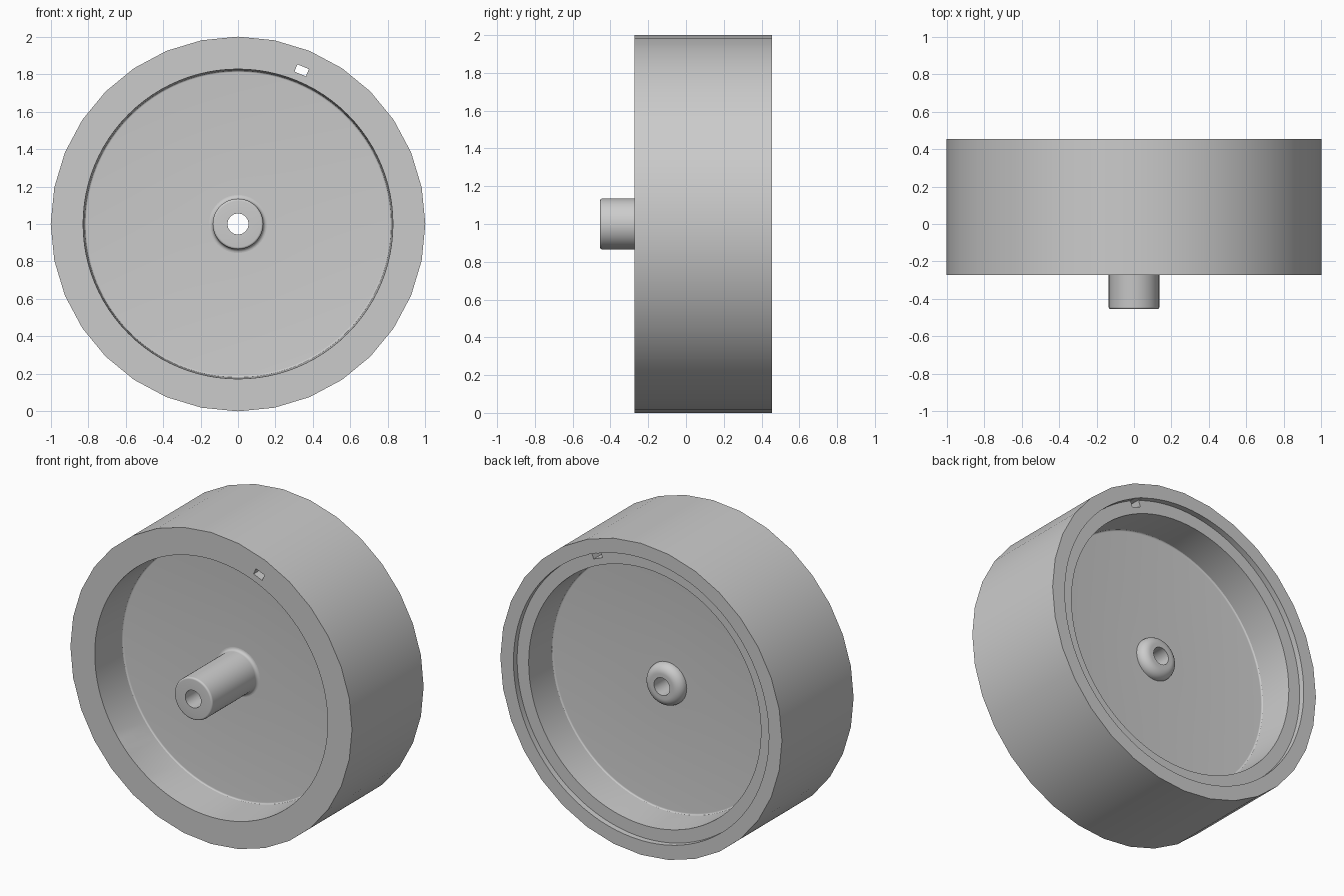
import bpy, bmesh, math
from mathutils import Matrix, Vector

if "Cube" in bpy.data.objects:
    bpy.data.objects.remove(bpy.data.objects["Cube"], do_unlink=True)

grey = bpy.data.materials.new("plain_grey")
grey.use_nodes = True
GREY = (0.6, 0.6, 0.6, 1)
grey.diffuse_color = GREY
grey.node_tree.nodes["Principled BSDF"].inputs["Base Color"].default_value = GREY

FRONT, BACK = -0.272, 0.455
WEB_FRONT, WEB_BACK = 0.0, 0.185


def finish(name, bm):
    bmesh.ops.remove_doubles(bm, verts=bm.verts, dist=1e-5)
    bmesh.ops.recalc_face_normals(bm, faces=bm.faces)
    mesh = bpy.data.meshes.new(name)
    bm.to_mesh(mesh)
    bm.free()
    mesh.materials.append(grey)
    ob = bpy.data.objects.new(name, mesh)
    bpy.context.collection.objects.link(ob)
    return ob


def lathe(name, profile, segments):
    """Spin a closed loop of (radius, y) points about the wheel axle."""
    bm = bmesh.new()
    verts = [bm.verts.new((0, y, 1 + r)) for r, y in profile]
    edges = [bm.edges.new((v, verts[i - 1])) for i, v in enumerate(verts)]
    bmesh.ops.spin(bm, geom=verts + edges, cent=(0, 0, 1), axis=(0, 1, 0),
                   angle=2 * math.pi, steps=segments)
    return finish(name, bm)


def arc(r, y, radius, start, end, steps=6):
    """Profile points along an arc, angles in degrees."""
    angles = [math.radians(start + (end - start) * i / steps) for i in range(steps + 1)]
    return [(r + radius * math.cos(a), y + radius * math.sin(a)) for a in angles]


def activate(ob):
    bpy.ops.object.select_all(action="DESELECT")
    ob.select_set(True)
    bpy.context.view_layer.objects.active = ob


def cut(ob, cutter):
    mod = ob.modifiers.new("cut", "BOOLEAN")
    mod.operation, mod.solver, mod.object = "DIFFERENCE", "EXACT", cutter
    activate(ob)
    bpy.ops.object.modifier_apply(modifier=mod.name)
    bpy.data.objects.remove(cutter, do_unlink=True)


# Rim: coarse outer drum, finely rounded bore with a shallow step at the back
bm = bmesh.new()
turn = Matrix.Translation((0, (FRONT + BACK) / 2, 1)) @ Matrix.Rotation(math.pi / 2, 4, "X")
bmesh.ops.create_cone(bm, cap_ends=True, segments=32, radius1=1, radius2=1,
                      depth=BACK - FRONT, matrix=turn)
rim = finish("rim", bm)
step = BACK - 0.037
bore = lathe("bore_cutter", [
    (0, FRONT - 0.1), (0.829, FRONT - 0.1), (0.827, FRONT), (0.819, WEB_FRONT),
    (0.819, WEB_BACK), (0.825, step), (0.907, step), (0.907, BACK + 0.1),
    (0, BACK + 0.1)], 96)
cut(rim, bore)

# Small rectangular slot through the rim
bm = bmesh.new()
spot = Matrix.Translation((0, 0, 1)) @ Matrix.Rotation(math.radians(22.5), 4, "Y")
bmesh.ops.create_cube(bm, size=1, matrix=spot @ Matrix.Translation((0, 0, 0.888))
                      @ Matrix.Diagonal(Vector((0.066, 2, 0.042, 1))))
cut(rim, finish("slot_cutter", bm))

# Web disc with small fillets where it meets the rim
web = lathe("web", [(0.1, WEB_FRONT), *arc(0.809, WEB_FRONT - 0.011, 0.011, 90, 0),
                    (0.84, WEB_FRONT), (0.84, WEB_BACK),
                    *arc(0.809, WEB_BACK + 0.011, 0.011, 0, -90), (0.1, WEB_BACK)], 96)

# Hub: long spigot at the front, domed collar at the back, bored through
hub = lathe("hub", [
    (0.056, -0.455),
    *arc(0.123, -0.443, 0.012, -90, 0),
    *arc(0.155, WEB_FRONT - 0.02, 0.02, 180, 90),
    (0.155, WEB_FRONT + 0.02), (0.135, WEB_BACK - 0.02),
    *arc(0.08, WEB_BACK + 0.005, 0.055, 0, 90, 10),
    (0.056, WEB_BACK + 0.06)], 48)

for part in (rim, web, hub):
    activate(part)
    bpy.ops.object.shade_smooth_by_angle(angle=math.radians(30))
